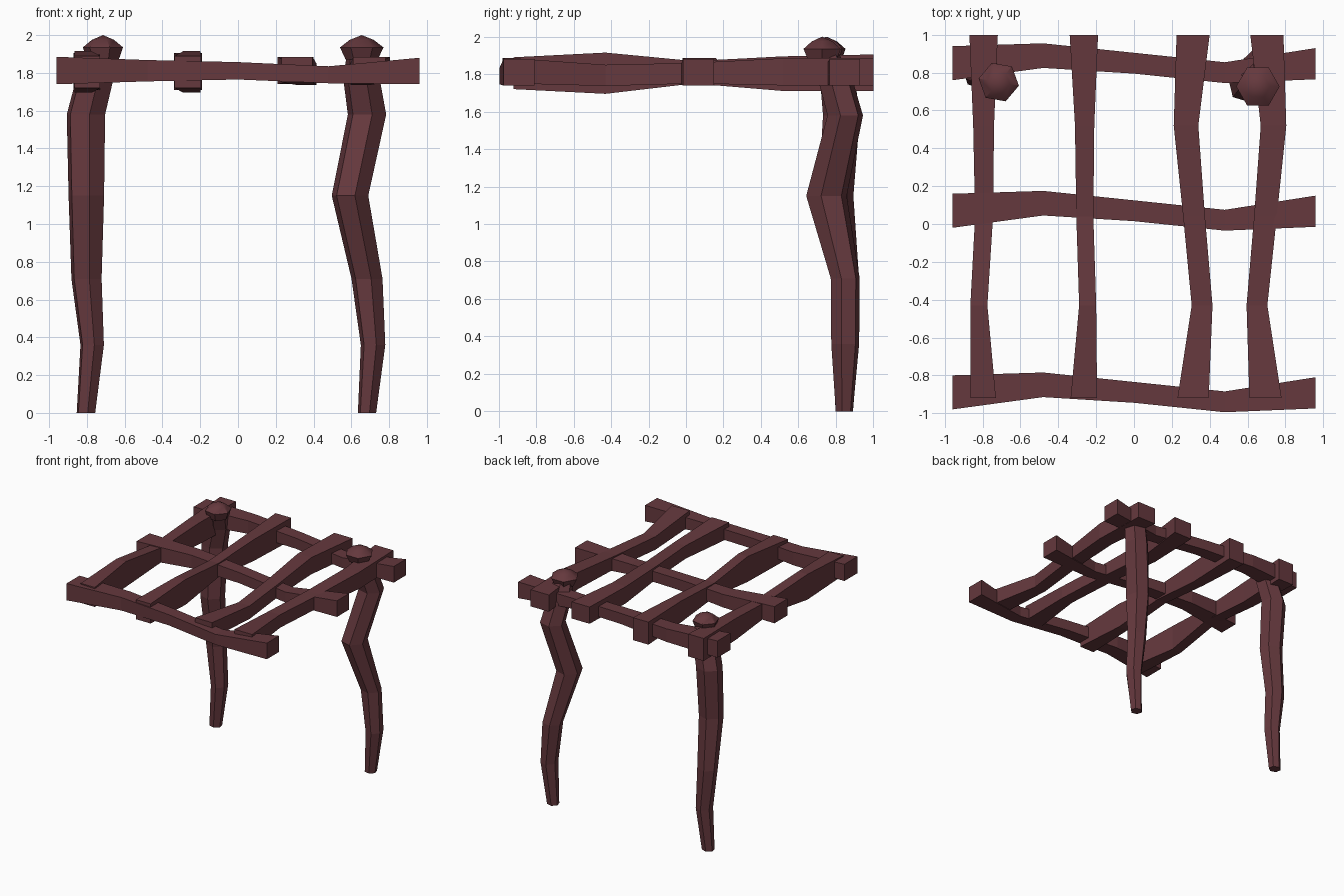
import bpy, bmesh, math

if "Cube" in bpy.data.objects:
    bpy.data.objects.remove(bpy.data.objects["Cube"])

wood = bpy.data.materials.new("dark red wood")
wood.diffuse_color = (0.13, 0.04, 0.047, 1)
wood.use_nodes = True
wood.node_tree.nodes["Principled BSDF"].inputs["Base Color"].default_value = wood.diffuse_color


def loft(name, rings, tip=None):
    """Skin a list of point rings into a closed solid, optionally ending in a tip."""
    bm = bmesh.new()
    vs = [[bm.verts.new(p) for p in r] for r in rings]
    n = len(vs[0])
    for a, b in zip(vs, vs[1:]):
        for i in range(n):
            j = (i + 1) % n
            bm.faces.new((a[i], a[j], b[j], b[i]))
    bm.faces.new(vs[0][::-1])
    if tip:
        t = bm.verts.new(tip)
        for i in range(n):
            bm.faces.new((vs[-1][i], vs[-1][(i + 1) % n], t))
    else:
        bm.faces.new(vs[-1])
    bmesh.ops.recalc_face_normals(bm, faces=bm.faces)
    me = bpy.data.meshes.new(name)
    bm.to_mesh(me)
    bm.free()
    me.materials.append(wood)
    ob = bpy.data.objects.new(name, me)
    bpy.context.collection.objects.link(ob)
    return ob


def hexagon(x, y, z, rx, ry, turn):
    return [(x + rx * math.cos(turn + i * math.pi / 3),
             y + ry * math.sin(turn + i * math.pi / 3), z) for i in range(6)]


# cross beams along x: (x, y low, y high, z low, z high), repeated front to back
cross = [(-.96, -.98, -.80, 1.74, 1.885), (-.48, -.915, -.785, 1.755, 1.868),
         (0, -.945, -.835, 1.765, 1.857), (.48, -.995, -.885, 1.745, 1.835),
         (.96, -.975, -.81, 1.74, 1.88)]
for name, dy in (("front", 0), ("middle", .96), ("back", 1.74)):
    loft(name + "_cross_beam",
         [[(x, a + dy, c), (x, b + dy, c), (x, b + dy, d), (x, a + dy, d)]
          for x, a, b, c, d in cross])

# long beams along y: x ranges at five stations, with two height profiles
stations = (-.92, -.43, .04, .52, 1.0)
tall = [(1.72, 1.89), (1.695, 1.915), (1.75, 1.87), (1.71, 1.895), (1.71, 1.905)]
low = [(1.75, 1.885), (1.737, 1.85), (1.75, 1.86), (1.74, 1.885), (1.74, 1.885)]
beams = [
    ("left_outer", tall, [(-.865, -.73), (-.865, -.775), (-.84, -.745), (-.85, -.74), (-.87, -.72)]),
    ("left_inner", tall, [(-.335, -.195), (-.29, -.20), (-.305, -.215), (-.312, -.21), (-.34, -.19)]),
    ("right_inner", low, [(.23, .395), (.305, .415), (.26, .375), (.21, .34), (.225, .40)]),
    ("right_outer", low, [(.61, .78), (.595, .705), (.635, .755), (.67, .805), (.615, .79)]),
]
for name, heights, xs in beams:
    loft(name + "_long_beam",
         [[(a, y, c), (b, y, c), (b, y, d), (a, y, d)]
          for y, (a, b), (c, d) in zip(stations, xs, heights)])

# crooked posts: rings of (x, y, z, radius x, radius y), then a domed cap
posts = [
    ("left", math.radians(-20), math.radians(-10), .108,
     [(-.805, .845, 0, .052, .047), (-.772, .85, .36, .066, .073),
      (-.802, .85, .71, .085, .075), (-.803, .80, 1.15, .1, .095),
      (-.805, .83, 1.58, .108, .1), (-.76, .81, 1.76, .105, .095),
      (-.715, .755, 1.92, .08, .08)], (-.715, .75)),
    ("right", math.radians(-15), 0, .115,
     [(.683, .845, 0, .05, .047), (.715, .85, .36, .067, .077),
      (.683, .85, .71, .085, .08), (.593, .75, 1.15, .1, .112),
      (.683, .85, 1.58, .105, .098), (.655, .80, 1.76, .1, .095),
      (.655, .735, 1.92, .08, .08)], (.655, .727)),
]
for name, turn, cap_turn, r, rings, (cx, cy) in posts:
    loft(name + "_post", [hexagon(*p, turn) for p in rings])
    cap = loft(name + "_post_cap",
               [hexagon(cx, cy, 1.87, .085, .085, cap_turn),
                hexagon(cx, cy, 1.935, r, r, cap_turn),
                hexagon(cx, cy, 1.975, r * .55, r * .55, cap_turn)], (cx, cy, 2.0))
    bpy.context.view_layer.objects.active = cap
    cap.select_set(True)
    bpy.ops.object.shade_smooth_by_angle(angle=math.radians(40))
    cap.select_set(False)
